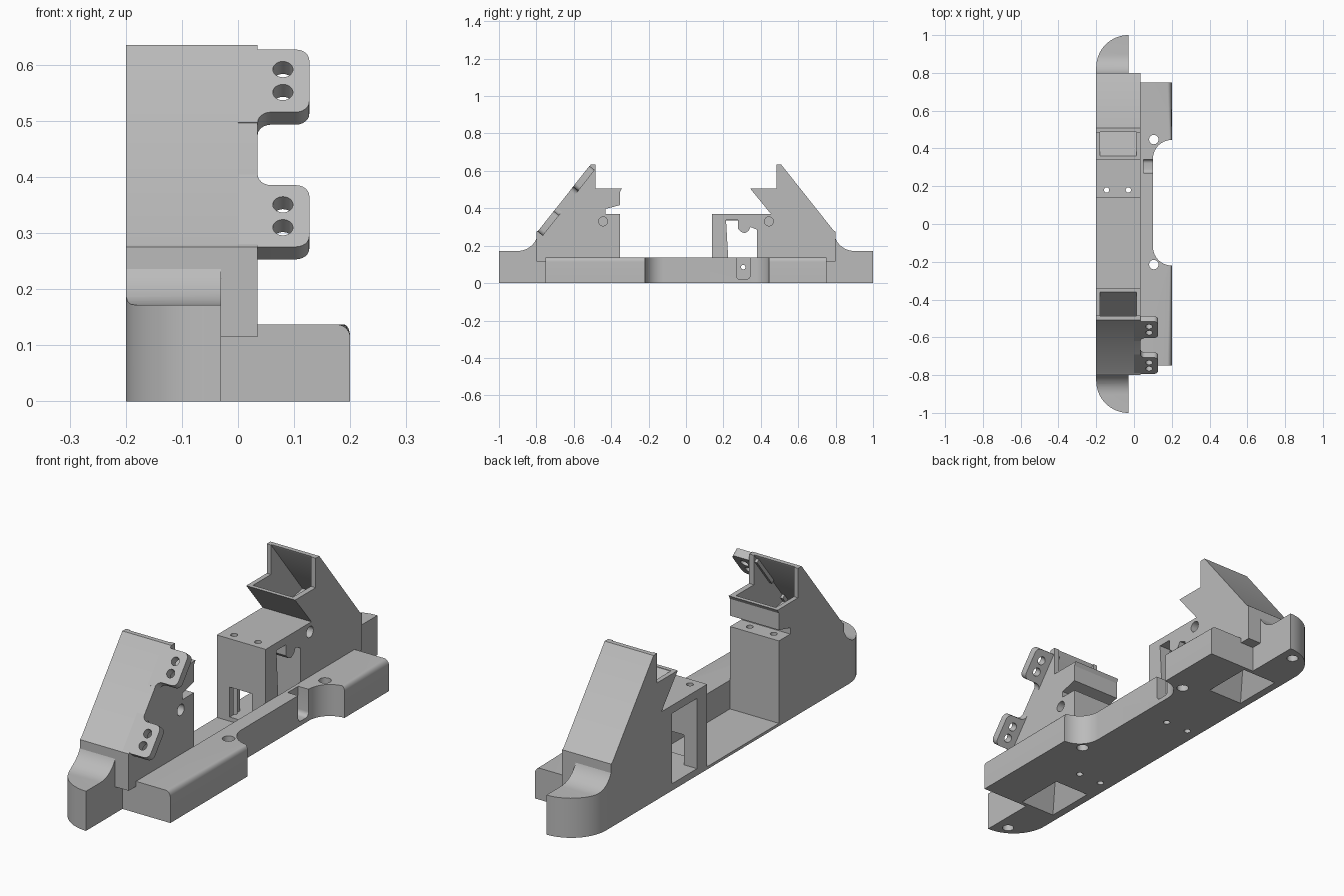
import bpy, bmesh
from math import cos, sin, pi, radians
from mathutils import Vector

cube = bpy.data.objects.get("Cube")
if cube:
    bpy.data.objects.remove(cube)

grey = bpy.data.materials.new("plain grey")
grey.use_nodes = True
grey.diffuse_color = (0.5, 0.5, 0.5, 1)
grey.node_tree.nodes["Principled BSDF"].inputs["Base Color"].default_value = (0.5, 0.5, 0.5, 1)

# Ways to place a flat outline (a, b) and its depth d in space
PLACE = {
    "x": lambda a, b, d: (d, a, b),
    "y": lambda a, b, d: (a, d, b),
    "z": lambda a, b, d: (a, b, d),
}
# Plate lying in the front slope: across, up the slope, outwards
SLOPE_START = Vector((0, -0.79, 0.28))
UP = Vector((0, 0.62, 0.785)).normalized()
OUT = Vector((0, -UP.z, UP.y))
PLACE["slope"] = lambda a, b, d: SLOPE_START + Vector((a, 0, 0)) + UP * b + OUT * d


def prism(name, outline, axis, low, high):
    """Extrude a flat outline along an axis."""
    bm = bmesh.new()
    put = PLACE[axis]
    bottom = [bm.verts.new(put(a, b, low)) for a, b in outline]
    top = [bm.verts.new(put(a, b, high)) for a, b in outline]
    bm.faces.new(bottom)
    bm.faces.new(top)
    n = len(outline)
    for i in range(n):
        j = (i + 1) % n
        bm.faces.new((bottom[i], bottom[j], top[j], top[i]))
    bmesh.ops.recalc_face_normals(bm, faces=bm.faces)
    mesh = bpy.data.meshes.new(name)
    bm.to_mesh(mesh)
    bm.free()
    mesh.materials.append(grey)
    ob = bpy.data.objects.new(name, mesh)
    bpy.context.collection.objects.link(ob)
    return ob


def arc(cx, cy, r, start, end, steps=10):
    return [(cx + r * cos(radians(start + (end - start) * i / steps)),
             cy + r * sin(radians(start + (end - start) * i / steps)))
            for i in range(steps + 1)]


def rect(a0, a1, b0, b1):
    return [(a0, b0), (a1, b0), (a1, b1), (a0, b1)]


def hole(cx, cy, r, axis, low, high):
    return prism("cutter", arc(cx, cy, r, 0, 345, 23), axis, low, high)


def carve(ob, cutters, operation="DIFFERENCE"):
    """Apply booleans and remove the cutters."""
    for c in cutters:
        mod = ob.modifiers.new("cut", "BOOLEAN")
        mod.operation, mod.solver, mod.object = operation, "EXACT", c
        graph = bpy.context.evaluated_depsgraph_get()
        mesh = bpy.data.meshes.new_from_object(ob.evaluated_get(graph))
        ob.modifiers.clear()
        ob.data = mesh
        bpy.data.objects.remove(c)


def flip(outline, s):
    return [(a * s, b) for a, b in outline]


LEFT, RIGHT, STEP = -0.2, 0.035, -0.03
parts = []

# Towers with slanted hoppers, one at each end
head = [(0.8, 0), (0.8, 0.275), (0.79, 0.28), (0.508, 0.635), (0.483, 0.635), (0.483, 0.507)]
back_outline = head + [(0.342, 0.507), (0.454, 0.37), (0.14, 0.37), (0.14, 0)]
front_outline = head + [(0.342, 0.507), (0.352, 0.49), (0.352, 0.417), (0.43, 0.397),
                        (0.43, 0.37), (0.352, 0.37), (0.352, 0)]
hopper = [(0.36, 0.505), (0.36, 0.6), (0.483, 0.65), (0.49, 0.627), (0.70, 0.363), (0.505, 0.33)]
for name, s, outline, pin_y in (("front_tower", -1, front_outline, 0.395),
                                ("back_tower", 1, back_outline, 0.18)):
    tower = prism(name, flip(outline, s), "x", LEFT, RIGHT)
    # Tapered pit in the underside
    pit = prism("cutter", flip([(0.5, -0.01), (0.74, -0.01), (0.64, 0.14), (0.6, 0.14)], s),
                "x", -0.17, 0.01)
    for v in pit.data.vertices:
        if v.co.z > 0:
            v.co.x = -0.08 + (v.co.x + 0.08) * 0.25
    carve(tower, [
        prism("cutter", flip(hopper, s), "x", -0.18, 0.012),
        prism("cutter", flip(rect(0.75, 0.85, -0.1, 0.115), s), "x", STEP, 0.1),
        pit,
        hole(s * 0.443, 0.33, 0.024, "x", -0.06, 0.1),
        hole(-0.145, s * pin_y, 0.014, "z", -0.1, 0.39),
        hole(-0.03, s * pin_y, 0.014, "z", -0.1, 0.39),
    ])
    parts.append(tower)

# Latch chamber in the back tower, with a shaped inner wall and a front window
latch = [(0.214, 0.337), (0.278, 0.337), (0.278, 0.29), (0.295, 0.273), (0.315, 0.267),
         (0.335, 0.28), (0.345, 0.3), (0.38, 0.285), (0.38, 0.06), (0.23, 0.06)]
carve(parts[1], [
    prism("cutter", rect(0.21, 0.38, 0.03, 0.335), "x", -0.3, -0.02),
    prism("cutter", latch, "x", -0.05, 0.1),
    prism("cutter", rect(-0.138, -0.03, 0.03, 0.16), "y", 0.1, 0.25),
])

# Floor between the towers
parts.append(prism("floor", rect(LEFT, RIGHT, -0.352, 0.14), "z", 0, 0.012))

# Rounded end toes with a concave rise to the tower
for name, s in (("front_toe", -1), ("back_toe", 1)):
    side = [(0.8, 0), (1, 0), (1, 0.172)] + arc(0.9, 0.282, 0.11, 270, 183, 12) + [(0.78, 0.27), (0.78, 0)]
    side = [p for p in side if p != (0.8, 0)]
    toe = prism(name, flip(side, s), "x", LEFT, STEP)
    plan = [(STEP, 0.8), (STEP, 1)] + arc(STEP, 0.83, 0.17, 90, 180, 16) + [(LEFT, 0.8)]
    carve(toe, [prism("cutter", [(a, b * s) for a, b in plan], "z", -0.1, 0.4)], "INTERSECT")
    carve(toe, [hole(-0.09, s * 0.94, 0.024, "z", -0.1, 0.06)])
    parts.append(toe)

# Side rail with a rounded outer edge and a waist
plan = ([(RIGHT, -0.75), (0.2, -0.75)] + arc(0.2, -0.12, 0.1, 270, 180, 14)
        + arc(0.2, 0.345, 0.1, 180, 90, 14) + [(0.2, 0.75), (RIGHT, 0.75)])
rail = prism("side_rail", plan, "z", 0, 0.137)
bm = bmesh.new()
bm.from_mesh(rail.data)
edges = [e for e in bm.edges if all(v.co.z > 0.13 and v.co.x > 0.199 for v in e.verts)]
bmesh.ops.bevel(bm, geom=edges, offset=0.024, segments=6, profile=0.5, affect="EDGES")
bm.to_mesh(rail.data)
bm.free()
slot = [(0.27, 0.2), (0.27, 0.04)] + arc(0.29, 0.04, 0.02, 180, 270, 5) \
    + arc(0.322, 0.04, 0.02, 270, 360, 5) + [(0.342, 0.2)]
carve(rail, [
    hole(0.105, 0.447, 0.025, "z", -0.1, 0.3),
    hole(0.105, -0.215, 0.025, "z", -0.1, 0.3),
    prism("cutter", slot, "x", 0.05, 0.15),
    hole(0.306, 0.085, 0.012, "x", 0, 0.1),
])
parts.append(rail)

# Two drilled ears lying in the front slope
EDGE, r = 0.127, 0.024
for name, low, high in (("lower_ear", -0.006, 0.134), ("upper_ear", 0.3, 0.442)):
    lower = [(0, low)] if low < 0 else [(0, low - r)] + arc(RIGHT + r, low - r, r, 180, 90, 6)
    upper = [(0, high)] if low > 0 else arc(RIGHT + r, high + r, r, 270, 180, 6) + [(0, high + r)]
    outline = lower + arc(EDGE - r, low + r, r, -90, 0, 6) + arc(EDGE - r, high - r, r, 0, 90, 6) + upper
    ear = prism(name, outline, "slope", -0.036, 0)
    middle = (low + high) / 2
    carve(ear, [hole(0.08, middle + d, 0.018, "slope", -0.1, 0.1) for d in (-0.026, 0.026)])
    parts.append(ear)

# Smooth the curved faces and keep the edges sharp
bpy.ops.object.select_all(action="DESELECT")
for ob in parts:
    ob.select_set(True)
bpy.context.view_layer.objects.active = parts[0]
bpy.ops.object.shade_smooth_by_angle(angle=pi / 6)
